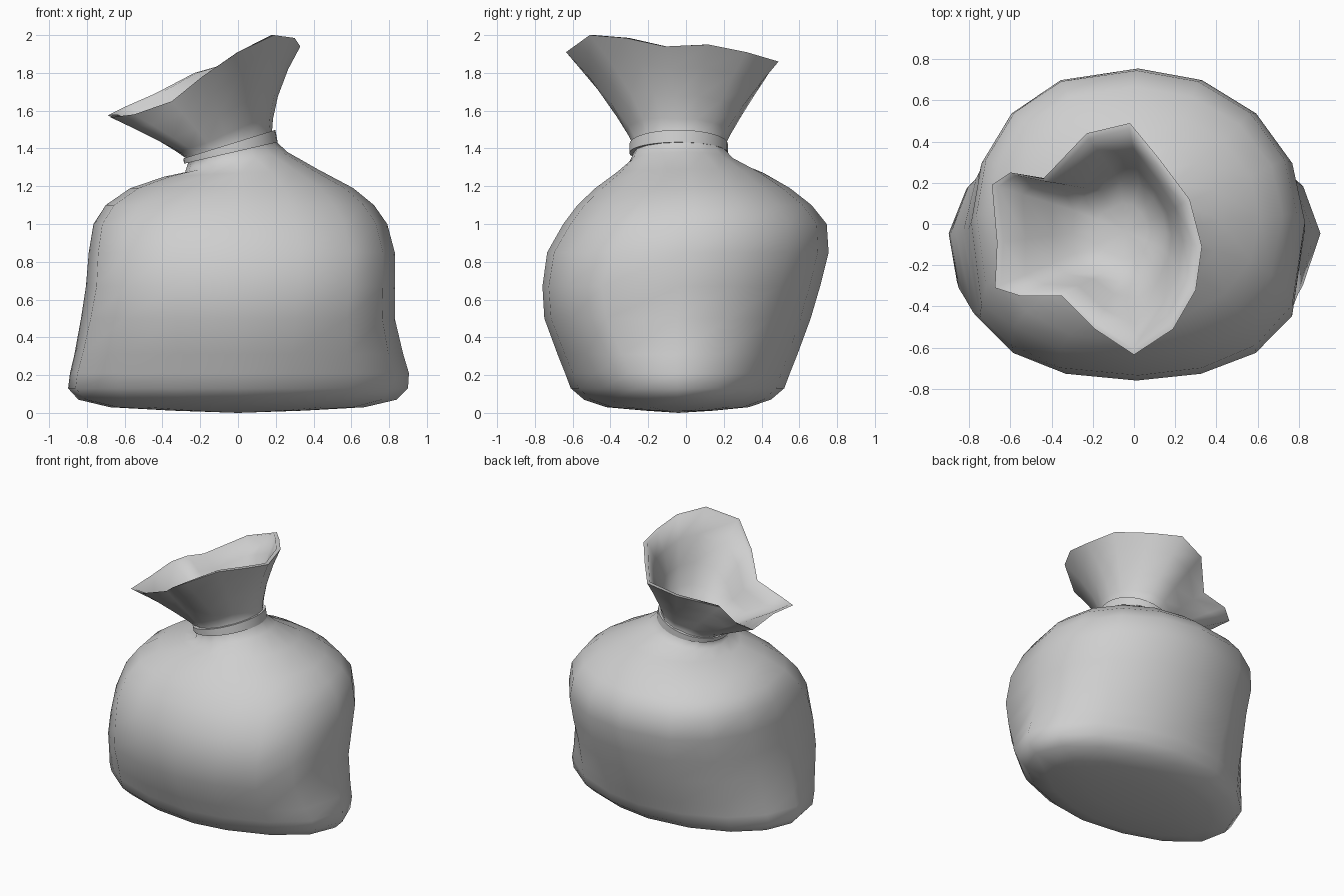
import bpy, bmesh, math
from mathutils import Vector

if "Cube" in bpy.data.objects:
    bpy.data.objects.remove(bpy.data.objects["Cube"])

SEG = 16

mat = bpy.data.materials.new("plain grey")
mat.use_nodes = True
GREY = (0.62, 0.62, 0.62, 1)
mat.diffuse_color = GREY
mat.node_tree.nodes["Principled BSDF"].inputs["Base Color"].default_value = GREY


def loft(name, rings, start=None, end=None, closed=False, angle=60):
    """Skin a list of point rings, with optional centre points as end caps."""
    bm = bmesh.new()
    loops = [[bm.verts.new(p) for p in r] for r in rings]
    n = len(loops[0])
    pairs = list(zip(loops, loops[1:]))
    if closed:
        pairs.append((loops[-1], loops[0]))
    for a, b in pairs:
        for i in range(n):
            j = (i + 1) % n
            bm.faces.new((a[i], a[j], b[j], b[i]))
    for loop, tip in ((loops[0], start), (loops[-1], end)):
        if tip:
            c = bm.verts.new(tip)
            for i in range(n):
                bm.faces.new((loop[i], loop[(i + 1) % n], c))
    bmesh.ops.recalc_face_normals(bm, faces=bm.faces)
    me = bpy.data.meshes.new(name)
    bm.to_mesh(me)
    bm.free()
    me.materials.append(mat)
    ob = bpy.data.objects.new(name, me)
    bpy.context.collection.objects.link(ob)
    bpy.ops.object.select_all(action="DESELECT")
    ob.select_set(True)
    bpy.context.view_layer.objects.active = ob
    bpy.ops.object.shade_smooth_by_angle(angle=math.radians(angle))
    return ob


def oval(z, slope, left, right, front, back, pinch=0, swell=(1, 1, 1), n=SEG):
    """Lopsided tilted ring; pinch pulls out one bottom corner, swell gives
    the roundness exponents of the low-x, high-x and front sides."""
    pts = []
    cx, cy = (left + right) / 2, (front + back) / 2
    for i in range(n):
        a = math.tau * i / n
        c, s = math.cos(a), math.sin(a)
        c = math.copysign(abs(c) ** swell[0 if c < 0 else 1], c)
        if s < 0:
            s = -abs(s) ** swell[2]
        x = cx + (right - left) / 2 * c
        y = cy + (back - front) / 2 * s
        k = 1 + pinch * max(0, math.cos(a - math.radians(205))) ** 10
        pts.append(Vector((x * k, y * k, z + slope * x)))
    return pts


# Sack body: height, tilt, left, right, front, back, corner pinch, swell
body = [oval(*r) for r in (
    (0.012, 0, -0.35, 0.35, -0.22, 0.15),
    (0.03, 0, -0.67, 0.67, -0.42, 0.33, 0.03, (1, 1.2, 1)),
    (0.07, 0, -0.83, 0.84, -0.54, 0.45, 0.05, (1, 1.25, 1)),
    (0.13, 0, -0.88, 0.9, -0.61, 0.52, 0.06, (1, 1.25, 1)),
    (0.21, 0, -0.87, 0.905, -0.64, 0.55, 0.06, (1, 1.25, 0.9)),
    (0.31, 0, -0.85, 0.875, -0.68, 0.59, 0.05, (1, 1.2, 0.8)),
    (0.5, 0, -0.825, 0.83, -0.75, 0.66, 0.02, (0.95, 1.05, 0.65)),
    (0.67, 0, -0.805, 0.83, -0.76, 0.71, 0, (0.9, 1, 0.58)),
    (0.85, 0, -0.79, 0.83, -0.735, 0.755, 0, (0.8, 1, 0.64)),
    (1.0, 0, -0.765, 0.79, -0.65, 0.745, 0, (0.78, 1, 0.72)),
    (1.1, 0, -0.7, 0.72, -0.575, 0.665, 0, (0.82, 1, 0.8)),
    (1.19, 0, -0.57, 0.61, -0.48, 0.55, 0, (0.95, 1, 0.92)),
    (1.27, 0.05, -0.39, 0.42, -0.37, 0.41),
    (1.33, 0.2, -0.28, 0.26, -0.3, 0.27),
)]
neck = oval(1.41, 0.28, -0.26, 0.178, -0.267, 0.197)

# Crumpled rim of the open mouth, counter-clockwise from the high-x side
rim = [Vector(p) for p in (
    (0.33, -0.11, 1.94), (0.27, 0.12, 1.95), (0.12, 0.32, 1.91), (-0.02, 0.49, 1.86),
    (-0.23, 0.44, 1.8), (-0.44, 0.22, 1.69), (-0.6, 0.25, 1.62), (-0.69, 0.19, 1.575),
    (-0.665, -0.09, 1.58), (-0.675, -0.31, 1.565), (-0.55, -0.35, 1.58), (-0.35, -0.35, 1.65),
    (-0.19, -0.51, 1.78), (0, -0.635, 1.91), (0.19, -0.51, 2.0), (0.3, -0.32, 1.985),
)]


def flare(t, inset=0):
    """Ring of the mouth between the neck (t=0) and the rim (t=1)."""
    mid = sum(neck, Vector()) / SEG
    ring = []
    for i, (a, b) in enumerate(zip(neck, rim)):
        side = max(0, math.cos(math.tau * i / SEG))
        f = t ** (1.1 + 0.8 * side ** 2)
        p = Vector((a.x + (b.x - a.x) * f, a.y + (b.y - a.y) * f, a.z + (b.z - a.z) * t))
        inward = Vector((mid.x - p.x, mid.y - p.y, 0)).normalized()
        ring.append(p + inward * inset)
    return ring


levels = (0.2, 0.45, 0.75, 1)
outside = [flare(t) for t in levels]
inside = [flare(t, 0.03) for t in reversed(levels)]

# Rounded floor inside the mouth
floor = Vector((-0.04, -0.035, 1.42))
bowl = [p.lerp(floor, 0.45) - Vector((0, 0, 0.03)) for p in inside[-1]]
loft("sack", body + [neck] + outside + inside + [bowl],
     start=(0, -0.04, 0), end=floor, angle=80)

# Tie band wrapped around the neck
loft("neck_band", [
    oval(1.385, 0.23, -0.26, 0.18, -0.27, 0.2, n=32),
    oval(1.385, 0.23, -0.285, 0.21, -0.3, 0.222, n=32),
    oval(1.437, 0.31, -0.29, 0.198, -0.3, 0.222, n=32),
    oval(1.437, 0.31, -0.26, 0.175, -0.27, 0.2, n=32),
], closed=True, angle=40)
